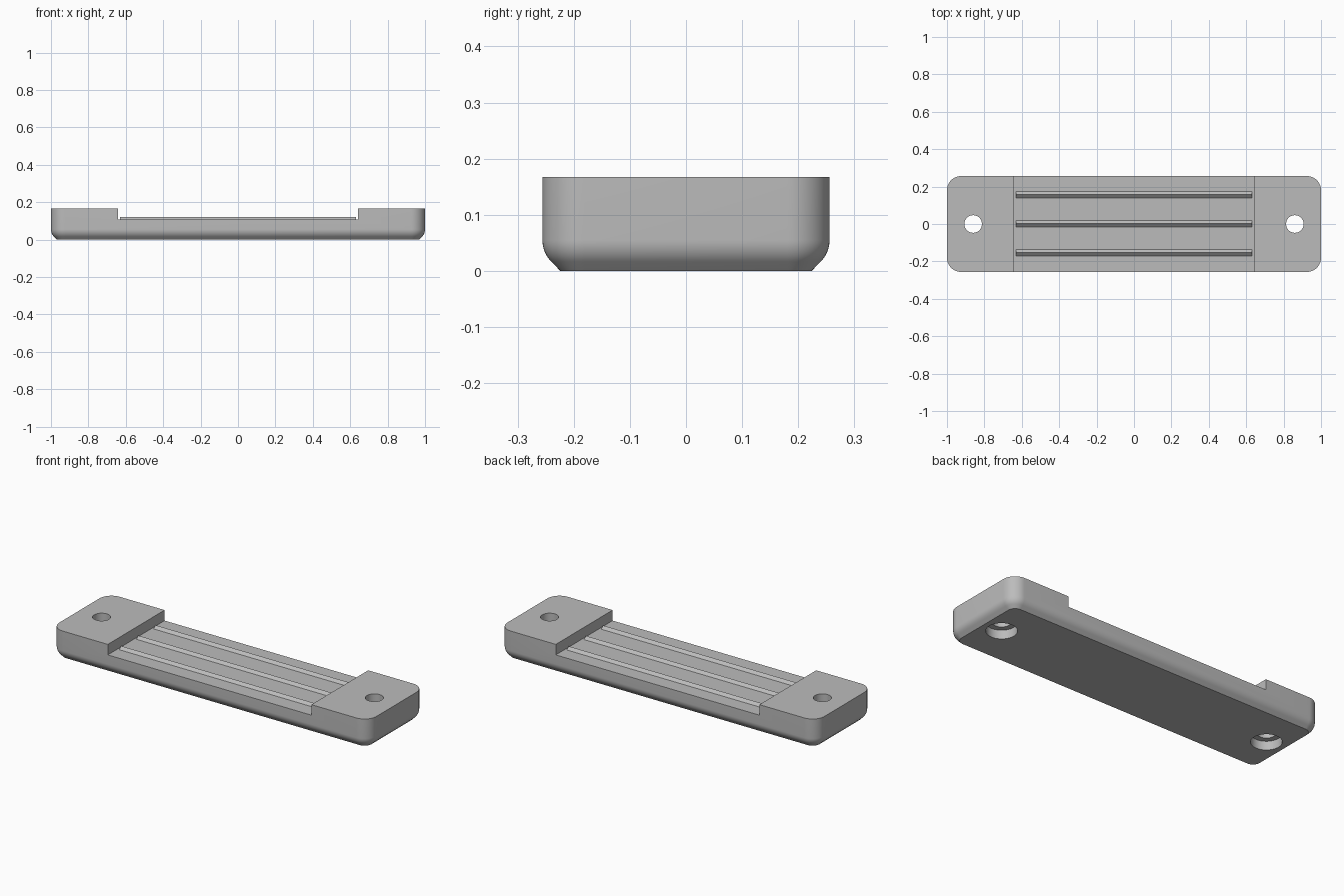
import bpy, bmesh, math

old = bpy.data.objects.get("Cube")
if old:
    bpy.data.objects.remove(old, do_unlink=True)

L, W, H = 1.0, 0.256, 0.167       # half length, half width, height
FLOOR, POCKET = 0.107, 0.642      # recess floor height and half length
HOLE_X = 0.86

grey = bpy.data.materials.new("plain grey")
grey.use_nodes = True
colour = (0.5, 0.5, 0.5, 1)
grey.diffuse_color = colour
grey.node_tree.nodes["Principled BSDF"].inputs["Base Color"].default_value = colour


def make(name, bm):
    bmesh.ops.recalc_face_normals(bm, faces=bm.faces)
    mesh = bpy.data.meshes.new(name)
    bm.to_mesh(mesh)
    bm.free()
    mesh.materials.append(grey)
    ob = bpy.data.objects.new(name, mesh)
    bpy.context.collection.objects.link(ob)
    return ob


def loft(rings):
    """Solid skinned through matching closed rings, capped at both ends."""
    bm = bmesh.new()
    loops = [[bm.verts.new(p) for p in ring] for ring in rings]
    n = len(loops[0])
    for a, b in zip(loops, loops[1:]):
        for i in range(n):
            j = (i + 1) % n
            bm.faces.new((a[i], a[j], b[j], b[i]))
    bm.faces.new(loops[0][::-1])
    bm.faces.new(loops[-1])
    return bm


def rounded_rect(inset, z, radius=0.075, steps=12):
    ring = []
    for k, (sx, sy) in enumerate(((1, 1), (-1, 1), (-1, -1), (1, -1))):
        for s in range(steps + 1):
            a = math.pi / 2 * (k + s / steps)
            ring.append((sx * (L - radius) + (radius - inset) * math.cos(a),
                         sy * (W - radius) + (radius - inset) * math.sin(a), z))
    return ring


def circle(x, r, z, n=48):
    return [(x + r * math.cos(2 * math.pi * i / n),
             r * math.sin(2 * math.pi * i / n), z) for i in range(n)]


def box_ring(x, y, z):
    return [(-x, -y, z), (x, -y, z), (x, y, z), (-x, y, z)]


def cut(target, name, bm):
    cutter = make(name, bm)
    mod = target.modifiers.new(name, 'BOOLEAN')
    mod.operation, mod.solver, mod.object = 'DIFFERENCE', 'EXACT', cutter
    bpy.context.view_layer.objects.active = target
    bpy.ops.object.modifier_apply(modifier=mod.name)
    bpy.data.objects.remove(cutter, do_unlink=True)


# Body: chamfered foot blending by an arc into upright walls
R = 0.055
rings = [rounded_rect(0.032, 0)]
for s in range(9):
    a = math.pi / 4 * (1 - s / 8)
    rings.append(rounded_rect(R * (1 - math.cos(a)), R - R * math.sin(a)))
rings.append(rounded_rect(0, H))
body = make("body", loft(rings))

# Central recess, open at front and back
cut(body, "recess_cutter", loft([box_ring(POCKET, 0.4, FLOOR), box_ring(POCKET, 0.4, 0.3)]))

# Stepped screw holes, wider from below
for x in (-HOLE_X, HOLE_X):
    cut(body, "hole_cutter", loft([circle(x, r, z) for r, z in
        ((0.079, -0.1), (0.079, 0.05), (0.047, 0.05), (0.047, 0.3))]))

bpy.ops.object.select_all(action='DESELECT')
body.select_set(True)
bpy.context.view_layer.objects.active = body
bpy.ops.object.shade_smooth_by_angle(angle=math.radians(30))

# Three peaked ribs along the recess floor
for name, y in (("front_rib", -0.153), ("middle_rib", 0.002), ("back_rib", 0.157)):
    make(name, loft([[(x, y - 0.017, FLOOR - 0.004), (x, y + 0.017, FLOOR - 0.004),
                      (x, y + 0.017, FLOOR), (x, y, 0.122), (x, y - 0.017, FLOOR)]
                     for x in (-0.63, 0.63)]))
